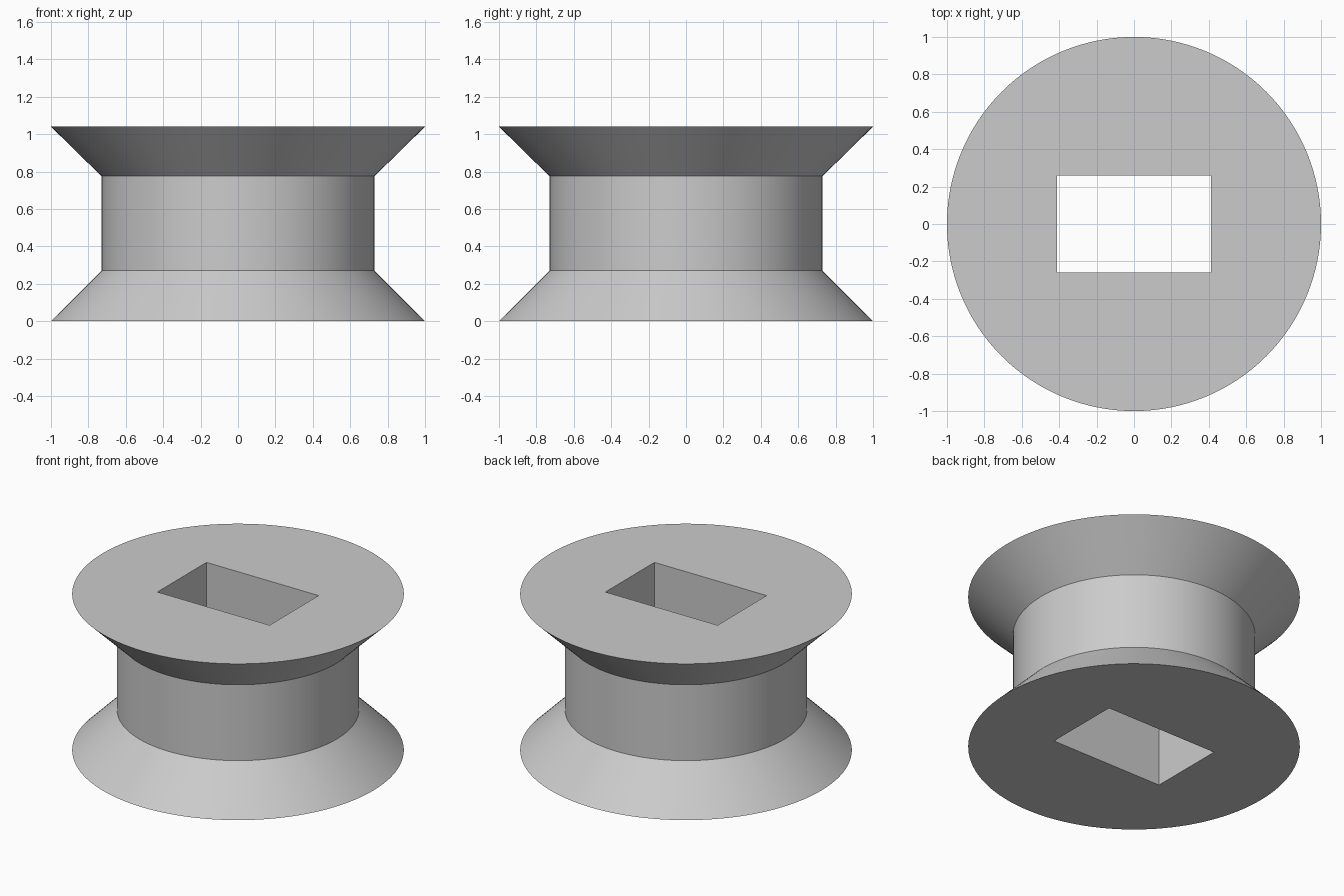
import bpy
import bmesh
from math import radians
from mathutils import Matrix

if "Cube" in bpy.data.objects:
    bpy.data.objects.remove(bpy.data.objects["Cube"])

SEGMENTS = 128
HEIGHT = 1.04
HOLE = (0.826, 0.516)
# Radius and height of each ring, bottom to top
PROFILE = [(1.0, 0.0), (0.73, 0.27), (0.73, 0.775), (1.0, HEIGHT)]


def make_material(name, colour):
    mat = bpy.data.materials.new(name)
    mat.use_nodes = True
    mat.diffuse_color = colour
    mat.node_tree.nodes["Principled BSDF"].inputs["Base Color"].default_value = colour
    return mat


def make_object(name, bm):
    bmesh.ops.recalc_face_normals(bm, faces=bm.faces)
    mesh = bpy.data.meshes.new(name)
    bm.to_mesh(mesh)
    bm.free()
    obj = bpy.data.objects.new(name, mesh)
    bpy.context.collection.objects.link(obj)
    return obj


# Flared spool body: stacked rings bridged into walls, capped at both ends
bm = bmesh.new()
rings = []
for radius, z in PROFILE:
    ring = bmesh.ops.create_circle(bm, segments=SEGMENTS, radius=radius,
                                   matrix=Matrix.Translation((0, 0, z)))
    rings.append(ring["verts"])
for low, high in zip(rings, rings[1:]):
    for i in range(SEGMENTS):
        j = (i + 1) % SEGMENTS
        bm.faces.new((low[i], low[j], high[j], high[i]))
bm.faces.new(rings[0])
bm.faces.new(rings[-1])
spool = make_object("spool_body", bm)
spool.data.materials.append(make_material("light grey", (0.6, 0.6, 0.6, 1)))

# Rectangular through hole
bm = bmesh.new()
bmesh.ops.create_cube(bm, size=1, matrix=Matrix.Translation((0, 0, HEIGHT / 2))
                      @ Matrix.Diagonal((*HOLE, HEIGHT * 2, 1)))
cutter = make_object("hole_cutter", bm)
cutter.hide_render = True
cut = spool.modifiers.new("rectangular_hole", "BOOLEAN")
cut.operation = "DIFFERENCE"
cut.solver = "EXACT"
cut.object = cutter

bpy.ops.object.select_all(action="DESELECT")
spool.select_set(True)
bpy.context.view_layer.objects.active = spool
bpy.ops.object.modifier_apply(modifier=cut.name)
bpy.data.objects.remove(cutter)

# Smooth round walls with sharp rims
bpy.ops.object.shade_smooth_by_angle(angle=radians(30))
